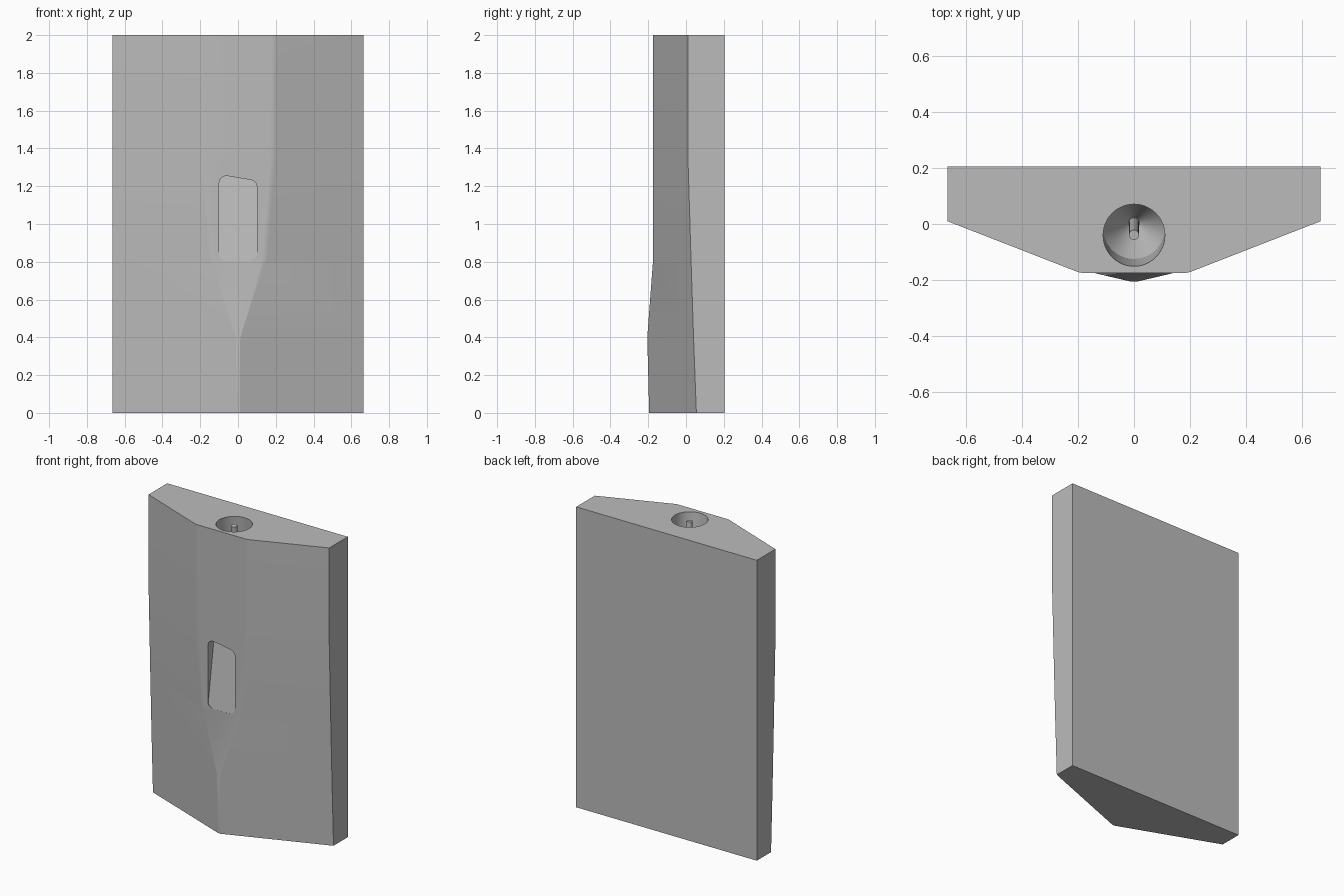
import bpy, bmesh, math
from mathutils import Vector, Matrix

if "Cube" in bpy.data.objects:
    bpy.data.objects.remove(bpy.data.objects["Cube"], do_unlink=True)

gray = bpy.data.materials.new("plain gray")
gray.use_nodes = True
gray.diffuse_color = (0.5, 0.5, 0.5, 1)
gray.node_tree.nodes["Principled BSDF"].inputs["Base Color"].default_value = (0.5, 0.5, 0.5, 1)


def make_object(name, bm):
    bmesh.ops.recalc_face_normals(bm, faces=bm.faces)
    mesh = bpy.data.meshes.new(name)
    bm.to_mesh(mesh)
    bm.free()
    mesh.materials.append(gray)
    obj = bpy.data.objects.new(name, mesh)
    bpy.context.collection.objects.link(obj)
    return obj


def loft(rings):
    """Skin a stack of equal-length point loops and cap both ends."""
    bm = bmesh.new()
    loops = [[bm.verts.new(p) for p in ring] for ring in rings]
    n = len(loops[0])
    for a, b in zip(loops, loops[1:]):
        for i in range(n):
            j = (i + 1) % n
            bm.faces.new((a[i], a[j], b[j], b[i]))
    bm.faces.new(loops[0])
    bm.faces.new(loops[-1])
    return bm


def cut(target, cutter):
    mod = target.modifiers.new("cut", 'BOOLEAN')
    mod.operation = 'DIFFERENCE'
    mod.solver = 'EXACT'
    mod.object = cutter
    bpy.context.view_layer.objects.active = target
    bpy.ops.object.modifier_apply(modifier=mod.name)
    bpy.data.objects.remove(cutter, do_unlink=True)


# Body: height, front half width, front y, y of the side's front edge
W, BACK = 0.665, 0.205
sections = [(0, 0.01, -0.195, 0.055), (0.4, 0.012, -0.205, 0.04),
            (0.8, 0.14, -0.175, 0.027), (1.36, 0.185, -0.175, 0.01),
            (2, 0.19, -0.175, 0.01)]
bm = loft([[(-W, BACK, z), (-W, side, z), (-hw, front, z),
            (hw, front, z), (W, side, z), (W, BACK, z)]
           for z, hw, front, side in sections])
# Soften the two front ridges where the centre facet is wide
ridges = [e for e in bm.edges
          if all(v.co.y < -0.1 and 0.1 < abs(v.co.x) < 0.3 for v in e.verts)
          and e.verts[0].co.x * e.verts[1].co.x > 0
          and abs(e.verts[0].co.z - e.verts[1].co.z) > 0.1]
bmesh.ops.bevel(bm, geom=ridges, offset=0.015, segments=2, affect='EDGES', profile=0.5)
body = make_object("body", bm)

# Front recess: rounded outline, flush at the bottom and deepest at the top
outline = []
for cx, cz, start in ((0.06, 1.195, 0), (-0.06, 1.215, 90), (-0.06, 0.845, 180), (0.06, 0.845, 270)):
    for k in range(7):
        a = math.radians(start + 15 * k)
        outline.append((cx + 0.04 * math.cos(a), cz + 0.04 * math.sin(a)))
recess = make_object("recess_cutter", loft([
    [(x, -0.3, z) for x, z in outline],
    [(x, -0.175 + 0.15 * (z - 0.8), z) for x, z in outline]]))
cut(body, recess)

# Socket in the top, leaning slightly backwards as it goes down
MOUTH = Vector((0, -0.04, 2))
TILT = Matrix.Rotation(math.radians(6), 3, 'X')


def tube(steps, sides):
    """Revolved rings of (radius, height along the socket axis)."""
    return loft([[MOUTH + TILT @ Vector((r * math.cos(math.tau * i / sides),
                                         r * math.sin(math.tau * i / sides), h))
                  for i in range(sides)] for r, h in steps])


cut(body, make_object("socket_cutter", tube([(0.02, -0.42), (0.11, -0.24), (0.11, 0.1)], 48)))

# Thin pin standing in the socket
pin = make_object("socket_pin", tube([(0.018, -0.425), (0.018, -0.01)], 24))

for obj in (body, pin):
    bpy.ops.object.select_all(action='DESELECT')
    obj.select_set(True)
    bpy.context.view_layer.objects.active = obj
    bpy.ops.object.shade_smooth_by_angle(angle=math.radians(20))
# Keep the broad facets flat between the softened ridges
body.modifiers.new("flat_facets", 'WEIGHTED_NORMAL').keep_sharp = True
